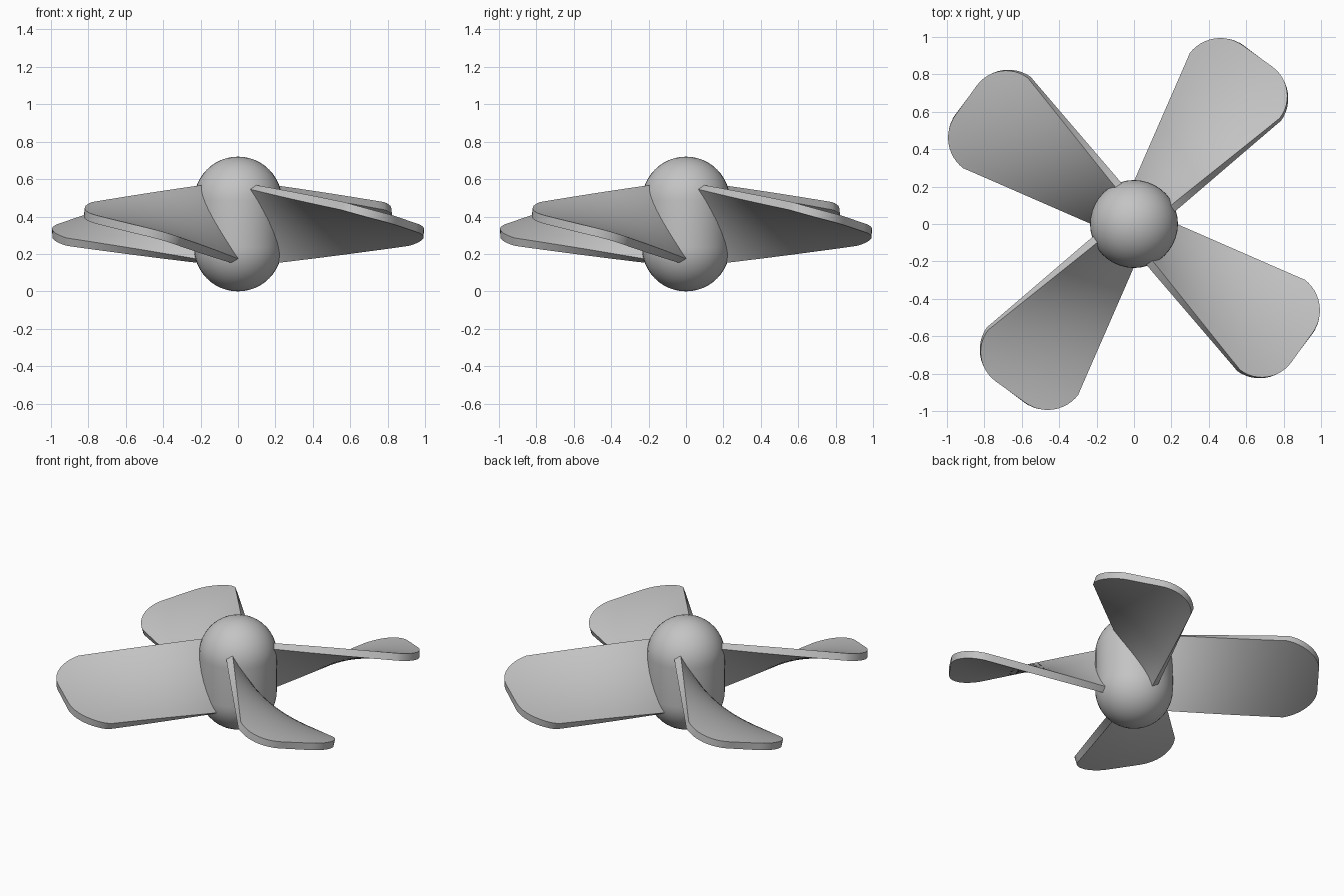
import bpy, bmesh, math
from mathutils import Vector, Matrix

if "Cube" in bpy.data.objects:
    bpy.data.objects.remove(bpy.data.objects["Cube"])

MID_Z = 0.36          # height of the blade plane
HUB_R = 0.235
HUB_HALF = 0.125      # half length of the straight part of the hub
CORNER_U, CORNER_R = 0.915, 0.2

metal = bpy.data.materials.new("plain grey")
metal.use_nodes = True
grey = (0.55, 0.55, 0.55, 1)
metal.diffuse_color = grey
metal.node_tree.nodes["Principled BSDF"].inputs["Base Color"].default_value = grey


def make_object(name, bm):
    mesh = bpy.data.meshes.new(name)
    bmesh.ops.recalc_face_normals(bm, faces=bm.faces)
    bm.to_mesh(mesh)
    bm.free()
    mesh.materials.append(metal)
    obj = bpy.data.objects.new(name, mesh)
    bpy.context.collection.objects.link(obj)
    return obj


def activate(obj):
    bpy.ops.object.select_all(action='DESELECT')
    obj.select_set(True)
    bpy.context.view_layer.objects.active = obj


def smooth(obj):
    activate(obj)
    bpy.ops.object.shade_smooth_by_angle(angle=math.radians(35))


# Hub: a capsule turned around the vertical axis
bm = bmesh.new()
steps = 12
profile = []
for side in (-1, 1):
    for i in range(steps + 1):
        t = i / steps * math.pi / 2
        a = t - math.pi / 2 if side < 0 else t
        profile.append(bm.verts.new((HUB_R * math.cos(a), 0,
                                     MID_Z + side * HUB_HALF + HUB_R * math.sin(a))))
edges = [bm.edges.new(pair) for pair in zip(profile, profile[1:])]
bmesh.ops.spin(bm, geom=profile + edges, cent=(0, 0, 0), axis=(0, 0, 1),
               angle=math.tau, steps=40)
bmesh.ops.remove_doubles(bm, verts=bm.verts, dist=0.0005)
smooth(make_object("hub", bm))


# Blade: a twisted sheet, wide and flat at the tip, steep at the root
def section(u):
    """Half width and slope of the blade at distance u from the axis."""
    width = 0.12 + (u - 0.2) * 0.247
    rise = 0.195 - (u - 0.2) * 0.138
    slope = rise / width
    if u > CORNER_U:
        d = min(u - CORNER_U, CORNER_R)
        width = 0.297 - CORNER_R + math.sqrt(CORNER_R ** 2 - d * d)
    return width, slope


stations = [0.06 + (CORNER_U - 0.06) * i / 18 for i in range(19)]
stations += [CORNER_U + CORNER_R * math.sin(i / 12 * math.pi / 2) for i in range(1, 13)]
columns = 12
bm = bmesh.new()
rows = []
for u in stations:
    w, slope = section(u)
    offsets = [w * (2 * j / columns - 1) for j in range(columns + 1)]
    rows.append([bm.verts.new((u, v, -v * slope)) for v in offsets])
for a, b in zip(rows, rows[1:]):
    for j in range(columns):
        bm.faces.new((a[j], b[j], b[j + 1], a[j + 1]))
blade = make_object("blade_1", bm)
thick = blade.modifiers.new("thickness", 'SOLIDIFY')
thick.thickness = 0.045
thick.offset = 0
activate(blade)
bpy.ops.object.modifier_apply(modifier=thick.name)
smooth(blade)

# Four equal blades around the hub
for k in range(4):
    obj = blade if k == 0 else bpy.data.objects.new(f"blade_{k + 1}", blade.data)
    if k:
        bpy.context.collection.objects.link(obj)
    obj.location = (0, 0, MID_Z)
    obj.rotation_euler = (0, 0, math.radians(53.5 + 90 * k))
